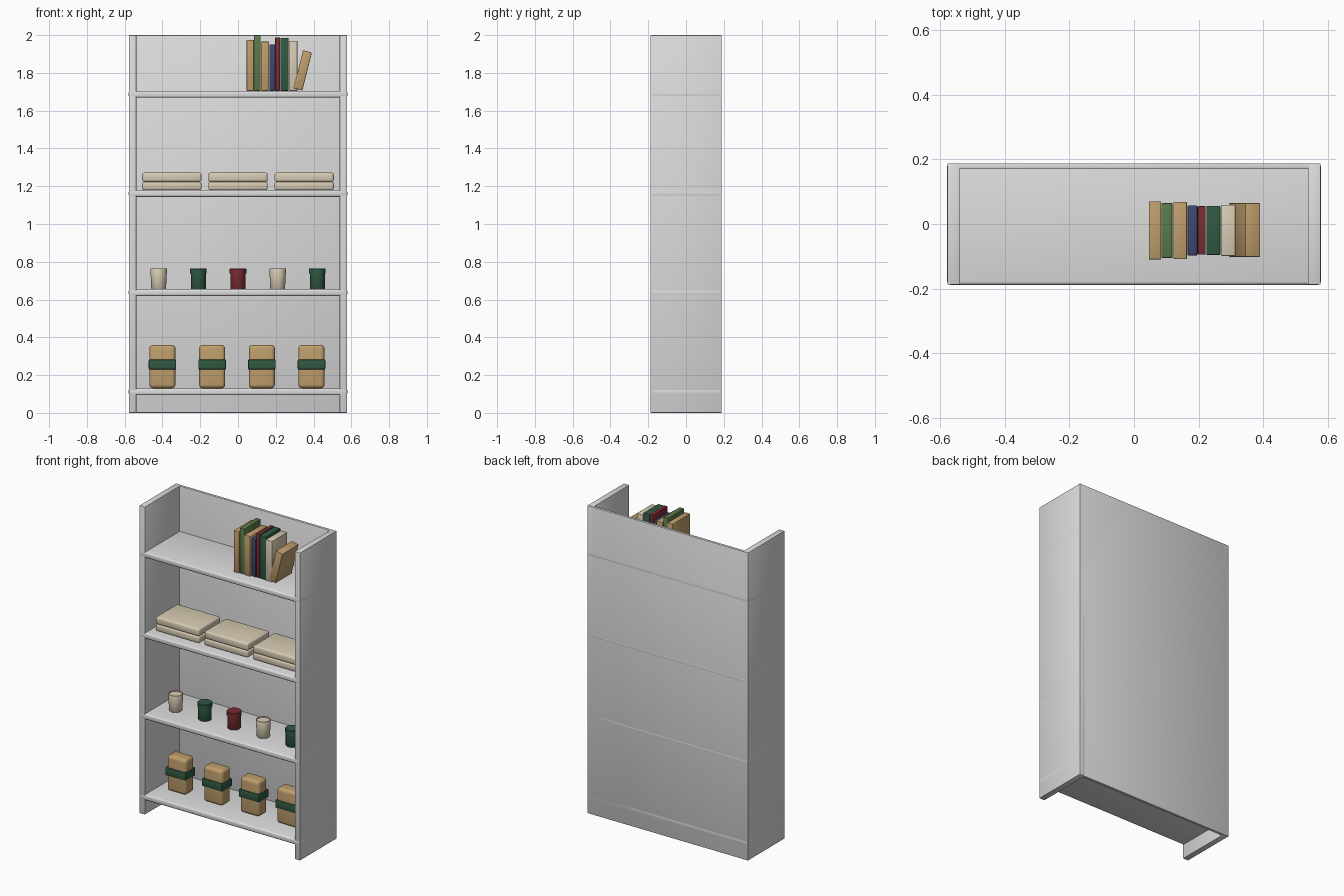
import bpy
import math

if "Cube" in bpy.data.objects:
    bpy.data.objects.remove(bpy.data.objects["Cube"], do_unlink=True)


def material(name, rgb):
    m = bpy.data.materials.new(name)
    m.use_nodes = True
    m.diffuse_color = (*rgb, 1)
    m.node_tree.nodes["Principled BSDF"].inputs["Base Color"].default_value = (*rgb, 1)
    return m


WHITE = material("painted white", (0.72, 0.72, 0.72))
KRAFT = material("kraft tan", (0.52, 0.34, 0.15))
CREAM = material("cream", (0.68, 0.60, 0.45))
GREEN = material("dark green", (0.03, 0.10, 0.055))
MOSS = material("moss green", (0.10, 0.19, 0.065))
RED = material("dark red", (0.19, 0.025, 0.03))
BLUE = material("navy blue", (0.045, 0.065, 0.16))


def finish(ob, name, mat, bevel=0.0, segments=2):
    ob.name = name
    ob.data.materials.append(mat)
    if bevel:
        mod = ob.modifiers.new("Rounded edges", "BEVEL")
        mod.width, mod.segments = bevel, segments
        mod.limit_method = "ANGLE"
        bpy.ops.object.modifier_apply(modifier=mod.name)
    bpy.ops.object.shade_smooth_by_angle(angle=math.radians(35))
    return ob


def box(name, mat, x, y, z, bevel=0.004, segments=2, lean=0.0):
    """Box from (low, high) pairs, optionally leaning to +x about its centre."""
    spans = (x, y, z)
    bpy.ops.mesh.primitive_cube_add(size=1, location=[(a + b) / 2 for a, b in spans])
    ob = bpy.context.object
    ob.scale = [b - a for a, b in spans]
    bpy.ops.object.transform_apply(location=False, rotation=False, scale=True)
    finish(ob, name, mat, bevel, segments)
    ob.rotation_euler.y = lean
    return ob


def lathe(name, mat, profile, x, y, z, sides=32):
    """Solid of revolution from (radius, height) points."""
    verts, faces, n = [], [], len(profile)
    for i in range(sides):
        a = 2 * math.pi * i / sides
        verts += [(r * math.cos(a), r * math.sin(a), h) for r, h in profile]
        j = (i + 1) % sides
        faces += [(i * n + k, j * n + k, j * n + k + 1, i * n + k + 1) for k in range(n - 1)]
    faces.append([i * n for i in reversed(range(sides))])
    faces.append([i * n + n - 1 for i in range(sides)])
    mesh = bpy.data.meshes.new(name)
    mesh.from_pydata(verts, [], faces)
    ob = bpy.data.objects.new(name, mesh)
    bpy.context.collection.objects.link(ob)
    bpy.ops.object.select_all(action="DESELECT")
    ob.select_set(True)
    bpy.context.view_layer.objects.active = ob
    ob.location = (x, y, z)
    return finish(ob, name, mat)


# Case: two sides, back panel, four shelves
HALF_W, HALF_D, BOARD = 0.578, 0.188, 0.04
SHELVES = [0.13, 0.655, 1.18, 1.705]
for side, s in (("left", 1), ("right", -1)):
    box(side + "_side", WHITE, sorted((s * HALF_W, s * (HALF_W - BOARD))),
        (-HALF_D, HALF_D), (0, 2))
box("back_panel", WHITE, (-HALF_W, HALF_W), (0.17, HALF_D), (0, 2), 0.003)
for i, top in enumerate(SHELVES):
    box(f"shelf_{i + 1}", WHITE, (-HALF_W - 0.0005, HALF_W + 0.0005),
        (-HALF_D - 0.0005, HALF_D), (top - 0.036, top), 0.01, 3)

# Paper bags with a band, on the bottom shelf
for i in range(4):
    x, z = -0.4 + 0.263 * i, SHELVES[0]
    box(f"bag_{i + 1}", KRAFT, (x - 0.069, x + 0.069), (-0.065, 0.025),
        (z, z + 0.23), 0.02, 4)
    box(f"bag_band_{i + 1}", GREEN, (x - 0.073, x + 0.073), (-0.071, 0.031),
        (z + 0.1, z + 0.152), 0.005)

# Cups and lidded tins on the second shelf
cup = [(0.036, 0), (0.039, 0.004), (0.044, 0.106), (0.042, 0.11), (0.039, 0.11),
       (0.038, 0.104)]
tin = [(0.038, 0), (0.040, 0.003), (0.040, 0.082), (0.044, 0.083), (0.044, 0.107),
       (0.041, 0.11)]
for i, mat in enumerate((CREAM, GREEN, RED, CREAM, GREEN)):
    lathe(f"container_{i + 1}", mat, cup if mat is CREAM else tin,
          -0.42 + 0.21 * i, -0.04, SHELVES[1])

# Folded cloth stacks on the third shelf
for i in range(3):
    x, z = -0.35 + 0.35 * i, SHELVES[2]
    box(f"lower_cloth_{i + 1}", CREAM, (x - 0.157, x + 0.157), (-0.125, 0.1),
        (z, z + 0.043), 0.01, 3)
    box(f"upper_cloth_{i + 1}", CREAM, (x - 0.157, x + 0.157), (-0.125, 0.1),
        (z + 0.043, z + 0.092), 0.012, 3)

# Books on the top shelf: colour, x start, width, height, depth
books = [(KRAFT, 0.046, 0.038, 0.27, 0.18), (MOSS, 0.085, 0.034, 0.295, 0.17),
         (KRAFT, 0.122, 0.042, 0.26, 0.177), (BLUE, 0.166, 0.03, 0.245, 0.155),
         (RED, 0.197, 0.025, 0.283, 0.15), (GREEN, 0.224, 0.043, 0.28, 0.152),
         (CREAM, 0.269, 0.045, 0.265, 0.158)]
for i, (mat, x, w, h, d) in enumerate(books):
    box(f"book_{i + 1}", mat, (x, x + w), (-0.02 - d / 2, -0.02 + d / 2),
        (SHELVES[3], SHELVES[3] + h), 0.003)
box("leaning_book", KRAFT, (0.3185, 0.3665), (-0.102, 0.065), (1.71, 1.917),
    0.003, lean=math.radians(14))
